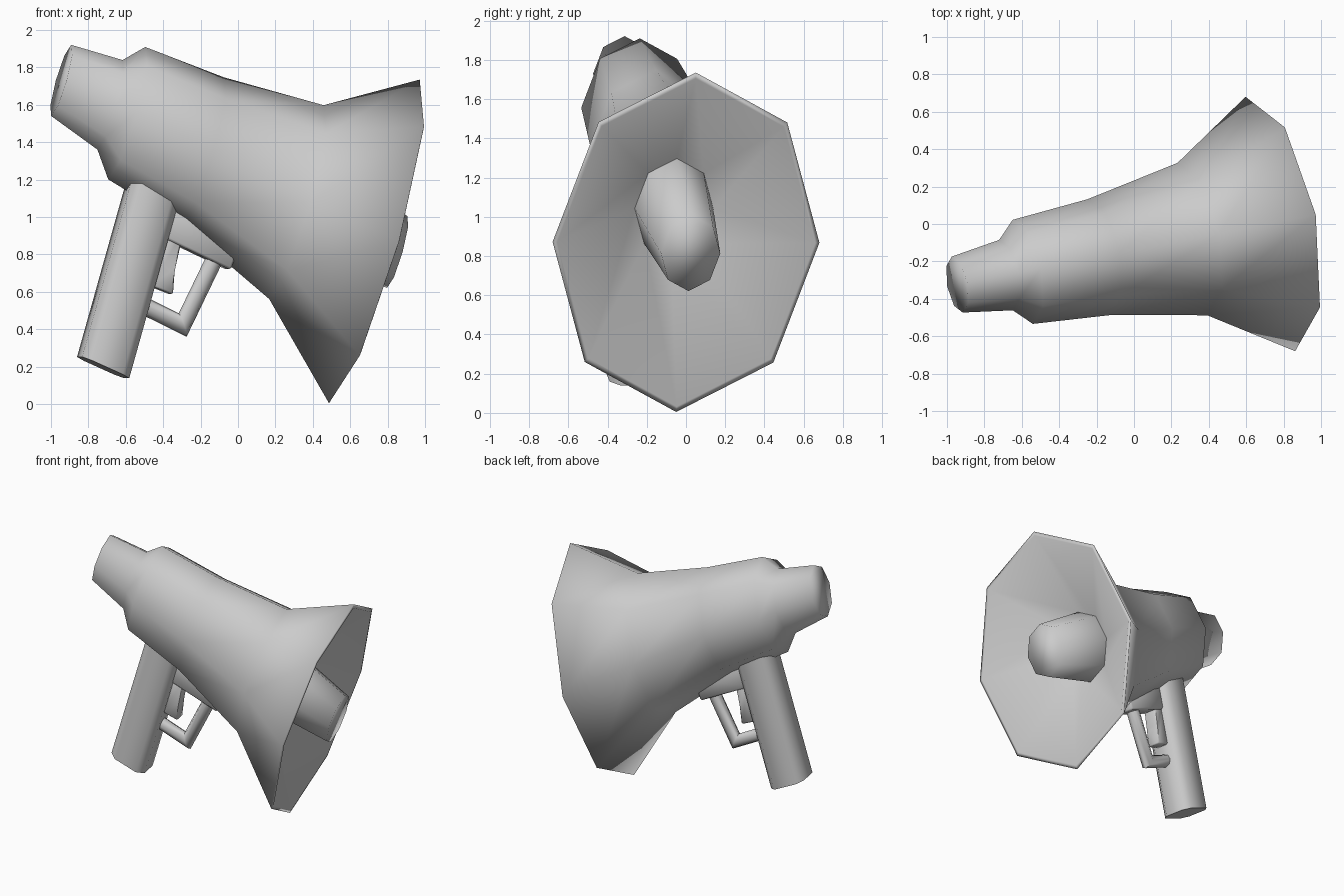
import bpy, bmesh, math
from mathutils import Vector, Matrix

if "Cube" in bpy.data.objects:
    bpy.data.objects.remove(bpy.data.objects["Cube"])

# Tilted local frame: X forward along the horn, Y sideways, Z up through the grip
up = Vector((.2425, .05, .865)).normalized()
side = up.cross(Vector((.943, .183, -.275))).normalized()
fwd = side.cross(up)
FRAME = Matrix.Translation((.729, 0, .87)) @ Matrix((fwd, side, up)).transposed().to_4x4()
SQUASH = .77


def finish(name, bm, angle=60):
    bmesh.ops.recalc_face_normals(bm, faces=bm.faces)
    me = bpy.data.meshes.new(name)
    bm.to_mesh(me)
    bm.free()
    ob = bpy.data.objects.new(name, me)
    bpy.context.collection.objects.link(ob)
    ob.matrix_world = FRAME
    bpy.ops.object.select_all(action='DESELECT')
    bpy.context.view_layer.objects.active = ob
    ob.select_set(True)
    bpy.ops.object.shade_smooth_by_angle(angle=math.radians(angle))
    return ob


def skin(name, rings, angle=60):
    """Bridge successive rings of points and cap both ends."""
    bm = bmesh.new()
    loops = [[bm.verts.new(p) for p in r] for r in rings]
    n = len(loops[0])
    for a, b in zip(loops, loops[1:]):
        for i in range(n):
            j = (i + 1) % n
            bm.faces.new((a[i], a[j], b[j], b[i]))
    bm.faces.new(loops[0])
    bm.faces.new(loops[-1])
    return finish(name, bm, angle)


def oval(x, centre, r):
    return [(x, SQUASH * r * math.sin(k * math.pi / 4), centre + r * math.cos(k * math.pi / 4))
            for k in range(8)]


def slab(name, profile, half, bevel):
    """Extrude a side profile (x, z) across the width and round its edges."""
    bm = bmesh.new()
    a = [bm.verts.new((x, -half, z)) for x, z in profile]
    b = [bm.verts.new((x, half, z)) for x, z in profile]
    n = len(a)
    bm.faces.new(a)
    bm.faces.new(b[::-1])
    for i in range(n):
        j = (i + 1) % n
        bm.faces.new((a[i], b[i], b[j], a[j]))
    bmesh.ops.bevel(bm, geom=bm.edges[:], offset=bevel, segments=1, affect='EDGES')
    return finish(name, bm, 50)


# Horn: mouthpiece end, body, flared bell, lip, then shallow hollow interior
skin("horn", [oval(*s) for s in (
    (-1.876, .358, .198), (-1.585, .306, .249), (-1.485, .288, .368),
    (-1.03, .208, .41), (-.466, .085, .539), (0, 0, .9),
    (.005, 0, .87), (-.36, .077, .262))], 180)

# Inner speaker plug
skin("speaker_plug", [oval(*s) for s in (
    (-.42, .08, .272), (-.36, .077, .265), (.135, -.02, .2))], 180)

# Grip: box with chamfered long edges and a slanted foot
gx, gv, ch = .139, .122, .05
outline = [(gx, gv - ch), (gx - ch, gv), (ch - gx, gv), (-gx, gv - ch),
           (-gx, ch - gv), (ch - gx, -gv), (gx - ch, -gv), (gx, ch - gv)]
skin("grip", [[(-1.235 + x, y, -1.055 - .14 * x) for x, y in outline],
              [(-1.235 + x, y, .05) for x, y in outline]])

# Trigger housing and trigger
slab("trigger_housing", [(-1.15, -.05), (-1.15, -.295), (-.72, -.365), (-.71, -.2)], .065, .012)
slab("trigger", [(-1.13, -.25), (-1.02, -.25), (-1.012, -.44), (-.984, -.578), (-1.12, -.565)], .048, .01)

# Trigger guard: mitred bar, front leg then bottom leg
path = [Vector(p) for p in ((-.80, 0, -.27), (-.881, 0, -.717), (-1.14, 0, -.672))]
d1, d2 = (path[1] - path[0]).normalized(), (path[2] - path[1]).normalized()
mid = (d1 + d2).normalized()
Y = Vector((0, 1, 0))
rings = []
for p, d in zip(path, (d1, mid, d2)):
    n = d.cross(Y) / mid.dot(d1) if d is mid else d.cross(Y)
    rings.append([p + .047 * (math.cos(k * math.pi / 4) * n + math.sin(k * math.pi / 4) * Y)
                  for k in range(8)])
skin("trigger_guard", rings, 50)
